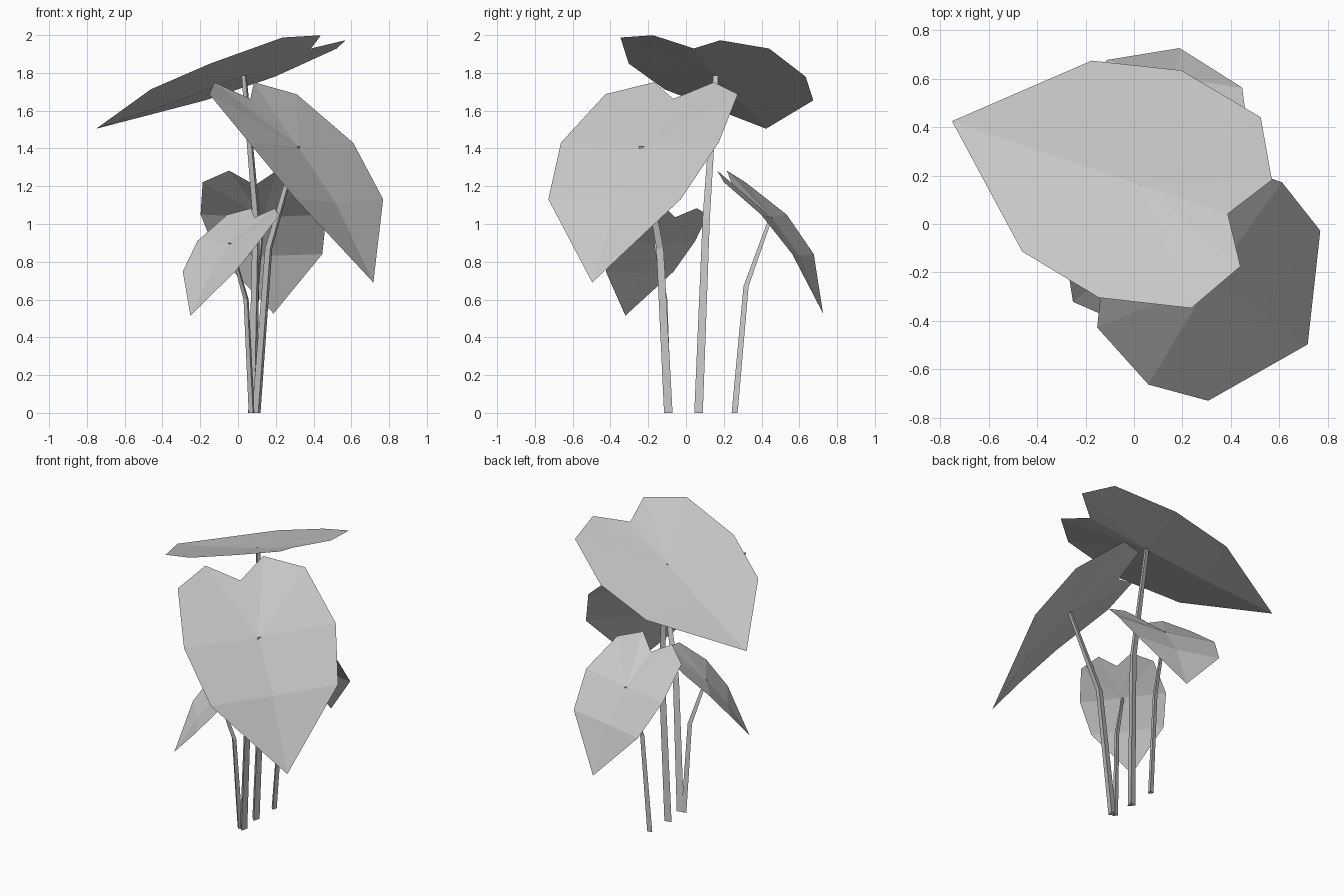
import bpy
from math import radians, sin, cos, pi
from mathutils import Matrix, Vector

cube = bpy.data.objects.get("Cube")
if cube:
    bpy.data.objects.remove(cube, do_unlink=True)

grey = bpy.data.materials.new("plain grey")
grey.use_nodes = True
tone = (0.6, 0.6, 0.6, 1)
grey.diffuse_color = tone
grey.node_tree.nodes["Principled BSDF"].inputs["Base Color"].default_value = tone

# Leaf template: half widths at four stations, lengths between the stations and the tip
HALF_WIDTHS = (0.19, 0.42, 0.5, 0.42)
LENGTHS = (0.135, 0.4, 0.385, 0.49)
FOLD = 0.03


def add_object(name, verts, faces):
    mesh = bpy.data.meshes.new(name)
    mesh.from_pydata(verts, [], faces)
    mesh.materials.append(grey)
    mesh.update()
    obj = bpy.data.objects.new(name, mesh)
    bpy.context.collection.objects.link(obj)
    return obj


def spine_points(angles):
    """Points along the drooping leaf, with the third one at the origin."""
    points = [Vector((0, 0, 0))]
    for length, angle in zip(LENGTHS, angles):
        a = radians(angle)
        points.append(points[-1] + length * Vector((cos(a), 0, -sin(a))))
    return [p - points[2] for p in points]


def make_leaf(name, place, yaw, roll, size, angles):
    spine = spine_points(angles)
    left = [p + Vector((0, w, 0)) for p, w in zip(spine, HALF_WIDTHS)]
    right = [p - Vector((0, w, 0)) for p, w in zip(spine, HALF_WIDTHS)]
    # The midrib (notch and two inner points) sinks below the rim
    rib = []
    for i in (1, 2, 3):
        a = radians((angles[i - 1] + angles[i]) / 2)
        rib.append(spine[i] - FOLD * Vector((sin(a), 0, cos(a))))
    verts = left + right + rib + [spine[4]]
    notch, middle, lower, tip = range(8, 12)
    faces = []
    for s in (0, 4):
        a, b, c, d = range(s, s + 4)
        half = [(notch, middle, a), (a, middle, b), (b, middle, c),
                (c, middle, lower, d), (d, lower, tip)]
        faces += half if s == 0 else [f[::-1] for f in half]
    turn = Matrix.Rotation(radians(yaw), 4, "Z") @ Matrix.Rotation(radians(roll), 4, "X")
    move = Matrix.Translation(place) @ turn @ Matrix.Scale(size, 4)
    add_object(name, [move @ v for v in verts], faces)
    return move @ rib[1]


def make_stem(name, path, radius):
    """Tapered three-sided tube along the path."""
    verts, faces = [], []
    for k, p in enumerate(path):
        r = radius * (1, 0.85, 0.6)[k]
        for i in range(3):
            a = pi / 4 + i * 2 * pi / 3
            verts.append(Vector(p) + Vector((r * cos(a), r * sin(a), 0)))
    for k in range(len(path) - 1):
        for i in range(3):
            j = (i + 1) % 3
            n = 3 * k
            faces.append((n + i, n + j, n + 3 + j, n + 3 + i))
    top = len(verts) - 3
    faces += [(2, 1, 0), (top, top + 1, top + 2)]
    add_object(name, verts, faces)


# name, leaf centre, heading, roll, size, droop angles, stem base, stem bend, radius
PLANTS = [
    ("top", (0.025, 0.165, 1.815), 160, 4, 1.0, (12, 21, 20, 21.5),
     (0.08, 0.07, 0), (0.10, 0.11, 1.03), 0.027),
    ("front", (0.335, -0.245, 1.43), -33.4, 0, 1.0, (28, 40, 51, 64),
     (0.10, -0.09, 0), (0.165, -0.135, 0.87), 0.027),
    ("back", (0.135, 0.465, 1.05), 78.5, 0, 0.68, (42, 39, 53, 71),
     (0.085, 0.26, 0), (0.10, 0.32, 0.67), 0.019),
    ("small", (-0.05, -0.165, 0.91), 217.7, 0, 0.54, (28, 40, 51, 62),
     (0.075, -0.09, 0), (0.045, -0.11, 0.6), 0.019),
]

for name, place, yaw, roll, size, angles, base, bend, radius in PLANTS:
    joint = make_leaf(name + "_leaf", place, yaw, roll, size, angles)
    make_stem(name + "_stem", (base, bend, joint), radius)
